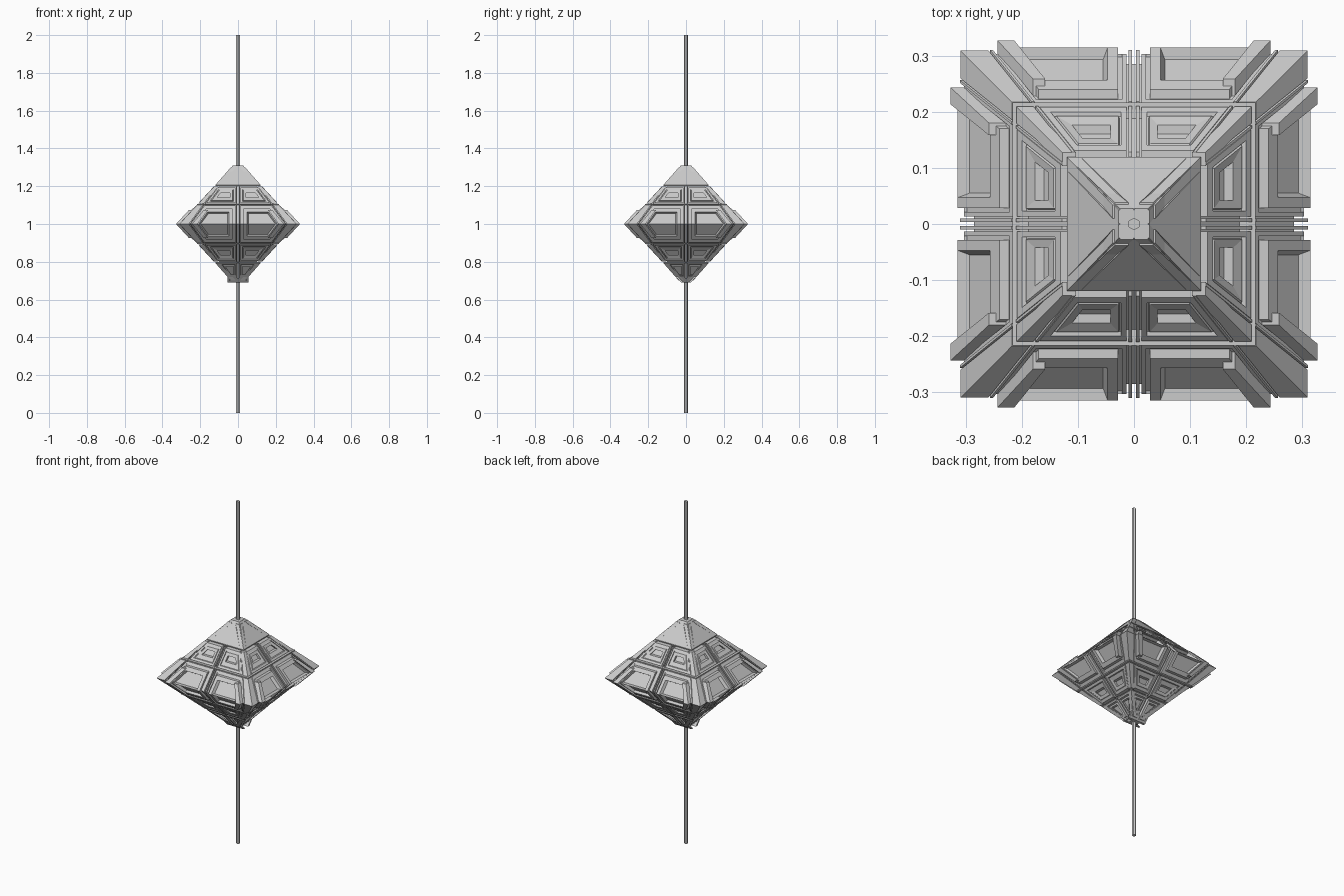
import bpy, bmesh, math
from mathutils import Vector
from mathutils.geometry import intersect_line_line_2d  # noqa: F401

if "Cube" in bpy.data.objects:
    bpy.data.objects.remove(bpy.data.objects["Cube"])

H0, SLOPE, DEEP = 0.31, 0.92, -0.024


def half(d):
    """Half width of the body at height d away from the equator."""
    return H0 - SLOPE * d


def post_edge(d):
    """Where the corner posts begin on a face."""
    return 0.26 - 0.74 * d


def inset(poly, dist, fixed):
    """Shrink a clockwise convex polygon; the edge numbered 'fixed' stays put."""
    n, lines, out = len(poly), [], []
    for i in range(n):
        a, b = Vector(poly[i]), Vector(poly[(i + 1) % n])
        e = (b - a).normalized()
        lines.append((a + Vector((e.y, -e.x)) * (0 if i == fixed else dist), e))
    for i in range(n):
        (p, e), (q, f) = lines[i - 1], lines[i]
        cross = e.x * f.y - e.y * f.x
        w = q - p
        out.append(p + e * ((w.x * f.y - w.y * f.x) / cross))
    return out


def finish(name, bm):
    bmesh.ops.recalc_face_normals(bm, faces=bm.faces)
    me = bpy.data.meshes.new(name)
    bm.to_mesh(me)
    bm.free()
    bpy.context.collection.objects.link(bpy.data.objects.new(name, me))


def panels(name, poly, steps, fixed=None, ends=(1, -1), faces=range(4)):
    """Stepped plate on every face; steps are (inset, outward offset)."""
    bm = bmesh.new()
    for end in ends:
        for k in faces:
            c, s = math.cos(k * math.pi / 2), math.sin(k * math.pi / 2)
            for side in (1, -1):
                rings = []
                for dist, off in steps:
                    ring = []
                    for u, d in inset(poly, dist, fixed):
                        x, y = u * side, -(half(d) + off)
                        ring.append(bm.verts.new((x * c - y * s, x * s + y * c, 1 + end * d)))
                    rings.append(ring)
                n = len(poly)
                bm.faces.new(rings[0])
                bm.faces.new(rings[-1])
                for a, b in zip(rings, rings[1:]):
                    for i in range(n):
                        j = (i + 1) % n
                        bm.faces.new((a[i], a[j], b[j], b[i]))
    finish(name, bm)


def row(d0, d1, u0=0.013, gap=0.010):
    """Trapezoid between the centre seam and the corner post."""
    return [(u0, d0), (u0, d1), (post_edge(d1) - gap, d1), (post_edge(d0) - gap, d0)]


# Inner core: two square frusta
for name, end in (("upper_core", 1), ("lower_core", -1)):
    bpy.ops.mesh.primitive_cone_add(
        vertices=4, radius1=half(0) * 1.414 + DEEP * 1.414, radius2=0.006, depth=0.305,
        location=(0, 0, 1 + end * 0.1525),
        rotation=(0 if end > 0 else math.pi, 0, math.pi / 4))
    bpy.context.object.name = name

# Hexagonal pole through the body
bpy.ops.mesh.primitive_cylinder_add(vertices=6, radius=0.011, depth=2, location=(0, 0, 1))
bpy.context.object.name = "pole"

# Equator panels, raised frame with a sunken floor, open on the equator edge
flat = [(0, DEEP), (0, -0.006), (0.008, -0.006), (0.008, -0.012), (0.016, -0.012),
        (0.016, 0.005), (0.034, 0.005), (0.042, -0.016)]
panels("equator_panel", row(0, 0.097), flat, fixed=3)

# Slanted bars at the outer side of each equator panel
e0, e1 = post_edge(0), post_edge(0.075)
panels("equator_slant_bar",
       [(e0 - 0.046, 0), (e1 - 0.046, 0.075), (e1 - 0.024, 0.075), (e0 - 0.016, 0)],
       [(0, DEEP), (0, 0.018)])

# Second row: frame, recessed panel and small pit
pit = [(0, DEEP), (0, 0), (0.010, 0), (0.010, -0.008), (0.013, -0.008),
       (0.015, -0.002), (0.029, -0.005), (0.029, -0.021)]
panels("second_row_panel", row(0.110, 0.194), pit)

# Smooth upper cap and panelled lower tip
panels("upper_cap", row(0.207, 0.31, 0, 0.003), [(0, DEEP), (0, 0)], ends=(1,))
panels("lower_tip_panel", row(0.207, 0.285, 0.006, 0.006),
       [(0, DEEP), (0, 0), (0.007, 0), (0.009, -0.009), (0.017, -0.005), (0.017, -0.018)],
       ends=(-1,))
panels("lower_tip_end", [(0, 0.287), (0, 0.31), (0.025, 0.31), (0.045, 0.287)],
       [(0, DEEP), (0, -0.002)], ends=(-1,))
# Square flaps hanging at the tip, front and back
panels("lower_tip_flap", [(0.006, 0.27), (0.006, 0.31), (0.055, 0.31), (0.055, 0.27)],
       [(0, -0.012), (0, 0.001), (0.010, 0.001), (0.012, -0.006)], ends=(-1,), faces=(0, 2))

# Corner posts, slim rails beside them and rails along the centre seams
for i, (d0, d1) in enumerate(((0, 0.1), (0.109, 0.198), (0.207, 0.30))):
    a, b = post_edge(d0), post_edge(d1)
    tag = ("equator", "second_row", "tip")[i]
    panels(tag + "_corner_post", [(a, d0), (b, d1), (half(d1), d1), (half(d0), d0)],
           [(0, DEEP), (0, 0)])
    if i < 2:
        panels(tag + "_corner_rail",
               [(a - 0.008, d0), (b - 0.008, d1), (b - 0.003, d1), (a - 0.003, d0)],
               [(0, DEEP), (0, 0.001)])
        panels(tag + "_centre_rail",
               [(0.004, d0), (0.004, d1), (0.010, d1), (0.010, d0)],
               [(0, DEEP), (0, 0.001)])

# Thin ledges between the rows
for d, size in ((0.103, 0.434), (0.203, 0.236)):
    for tag, end in (("upper", 1), ("lower", -1)):
        bpy.ops.mesh.primitive_cube_add(size=1, location=(0, 0, 1 + end * d))
        ob = bpy.context.object
        ob.name = tag + "_ledge"
        ob.scale = (size, size, 0.005)
